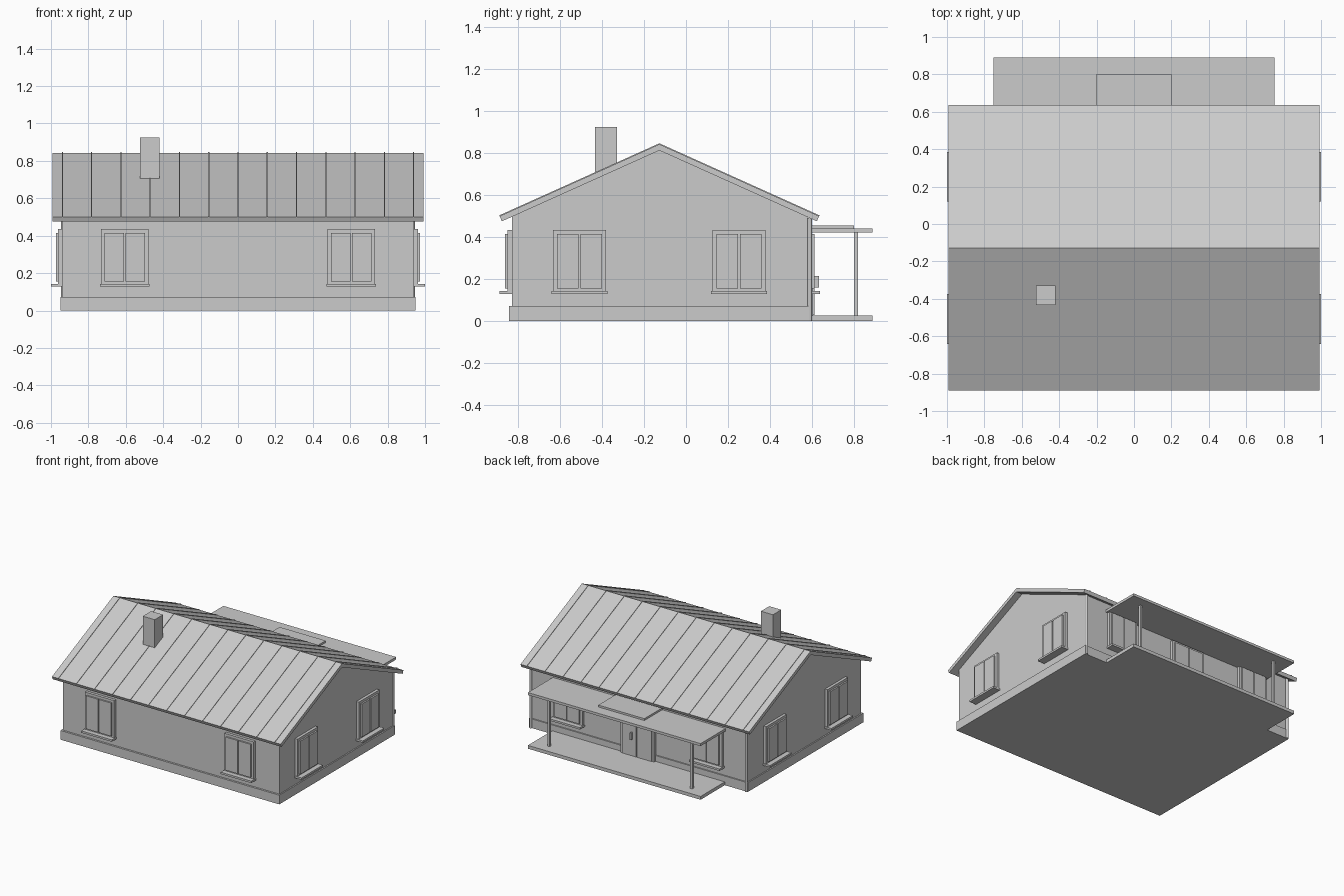
import bpy, bmesh, math
from mathutils import Matrix, Vector

cube = bpy.data.objects.get("Cube")
if cube:
    bpy.data.objects.remove(cube, do_unlink=True)

grey = bpy.data.materials.new("plain_grey")
grey.use_nodes = True
grey.diffuse_color = (0.6, 0.6, 0.6, 1)
grey.node_tree.nodes["Principled BSDF"].inputs["Base Color"].default_value = (0.6, 0.6, 0.6, 1)


def finish(name, bm):
    bmesh.ops.recalc_face_normals(bm, faces=bm.faces)
    mesh = bpy.data.meshes.new(name)
    bm.to_mesh(mesh)
    bm.free()
    mesh.materials.append(grey)
    obj = bpy.data.objects.new(name, mesh)
    bpy.context.collection.objects.link(obj)
    return obj


def add_box(bm, x, y, z, place=Matrix()):
    """Box from (low, high) ranges, moved by a matrix."""
    size = [r[1] - r[0] for r in (x, y, z)]
    mid = Vector([sum(r) / 2 for r in (x, y, z)])
    bmesh.ops.create_cube(bm, size=1, matrix=place @ Matrix.Translation(mid) @ Matrix.Diagonal((*size, 1)))


def box(name, x, y, z, place=Matrix()):
    bm = bmesh.new()
    add_box(bm, x, y, z, place)
    return finish(name, bm)


def add_prism(bm, profile, x0, x1):
    """Extrude a (y, z) profile along x."""
    face = bm.faces.new([bm.verts.new((x0, y, z)) for y, z in profile])
    out = bmesh.ops.extrude_face_region(bm, geom=[face])
    verts = [v for v in out["geom"] if isinstance(v, bmesh.types.BMVert)]
    bmesh.ops.translate(bm, verts=verts, vec=(x1 - x0, 0, 0))


RIDGE_Y, RIDGE_Z, PITCH = -0.127, 0.843, 0.45
FRONT, BACK, SIDE = -0.83, 0.58, 0.94
PITCH_COS = 1 / math.sqrt(1 + PITCH ** 2)


def chevron(bottom, top, run=0.762):
    """Gable roof profile between two offsets measured square to the slope."""
    sin = PITCH * PITCH_COS

    def point(side, offset):
        return (RIDGE_Y + side * (run + offset * sin), RIDGE_Z - PITCH * run + offset * PITCH_COS)

    def peak(offset):
        return (RIDGE_Y, RIDGE_Z + offset / PITCH_COS)
    return [point(-1, bottom), point(-1, top), peak(top), point(1, top), point(1, bottom), peak(bottom)]


# Plinth and gabled walls
box("plinth", (-0.95, 0.95), (-0.845, 0.59), (0, 0.072))
under = RIDGE_Z - 0.028
bm = bmesh.new()
add_prism(bm, [(FRONT, 0.05), (FRONT, under + PITCH * (FRONT - RIDGE_Y)), (RIDGE_Y, under),
               (BACK, under - PITCH * (BACK - RIDGE_Y)), (BACK, 0.05)], -SIDE, SIDE)
finish("walls", bm)

# Roof with raised standing seams
bm = bmesh.new()
add_prism(bm, chevron(-0.027, 0), -0.993, 0.993)
finish("roof", bm)
bm = bmesh.new()
for i in range(13):
    x = (i - 6) * 0.1565
    add_prism(bm, chevron(-0.005, 0.004), x - 0.003, x + 0.003)
finish("roof_seams", bm)

box("chimney", (-0.524, -0.42), (-0.433, -0.33), (0.65, 0.926))


# Windows: local x runs along the wall, local -y points outwards
def window(name, x, y, angle):
    place = Matrix.Translation((x, y, 0)) @ Matrix.Rotation(math.radians(angle), 4, "Z")
    box(name + "_trim", (-0.127, 0.127), (-0.022, 0.01), (0.143, 0.435), place)
    box(name + "_sill", (-0.133, 0.133), (-0.06, 0.01), (0.128, 0.143), place)
    bm = bmesh.new()
    for s in (-1, 1):
        add_box(bm, sorted((s * 0.004, s * 0.108)), (-0.034, -0.01), (0.155, 0.415), place)
    finish(name + "_sashes", bm)


for side, s in (("right", -1), ("left", 1)):
    window("front_window_" + side, s * 0.606, FRONT, 0)
    window("back_window_" + side, s * 0.606, BACK, 180)
    window(side + "_front_window", s * SIDE, -0.508, s * 90)
    window(side + "_back_window", s * SIDE, 0.253, s * 90)

# Double door with a pull handle
box("door_frame", (-0.147, 0.147), (BACK - 0.01, 0.605), (0.02, 0.405))
bm = bmesh.new()
for s in (-1, 1):
    add_box(bm, sorted((s * 0.003, s * 0.128)), (BACK, 0.613), (0.028, 0.39))
finish("door_leaves", bm)
box("door_handle", (0.035, 0.045), (0.61, 0.634), (0.16, 0.215))

# Porch
box("porch_floor", (-0.75, 0.75), (0.57, 0.89), (0, 0.026))
box("porch_roof", (-0.75, 0.75), (0.574, 0.89), (0.421, 0.441))
box("porch_roof_panel", (-0.2, 0.2), (0.574, 0.802), (0.441, 0.456))
for side, s in (("right", -1), ("left", 1)):
    box("porch_post_" + side, (s * 0.62 - 0.009, s * 0.62 + 0.009), (0.802, 0.82), (0.02, 0.425))

# Downpipes at the back corners
for side, s in (("right", -1), ("left", 1)):
    bm = bmesh.new()
    bmesh.ops.create_cone(bm, cap_ends=True, segments=12, radius1=0.01, radius2=0.01, depth=0.49,
                          matrix=Matrix.Translation((s * 0.936, 0.59, 0.245)))
    finish("downpipe_" + side, bm)
